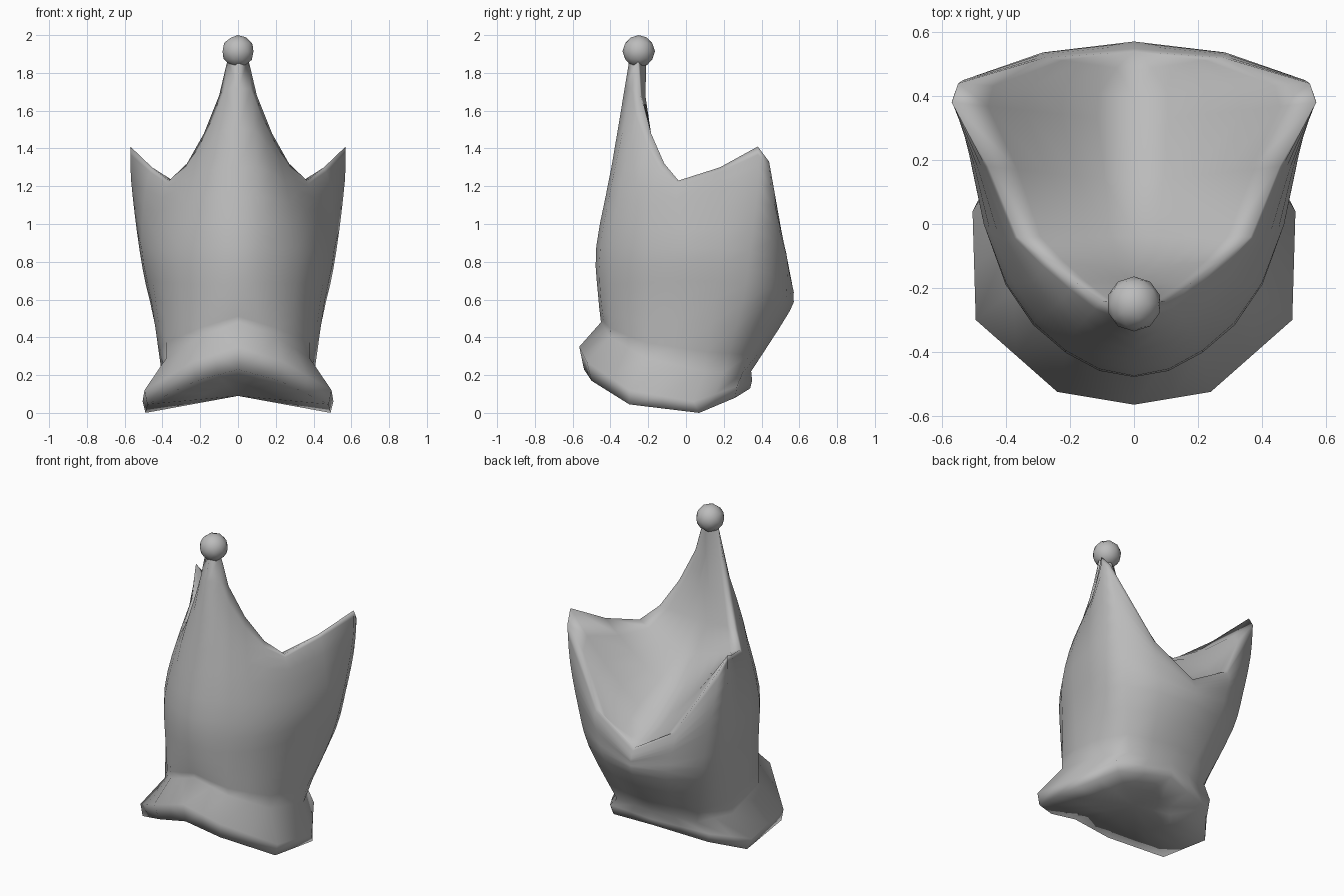
import bpy, bmesh
from mathutils import Vector

cube = bpy.data.objects.get("Cube")
if cube:
    bpy.data.objects.remove(cube)

felt = bpy.data.materials.new("grey felt")
felt.use_nodes = True
GREY = (0.5, 0.5, 0.5, 1)
felt.diffuse_color = GREY
felt.node_tree.nodes["Principled BSDF"].inputs["Base Color"].default_value = GREY


def finish(bm, name):
    """Turn a bmesh into a smooth grey object."""
    bmesh.ops.recalc_face_normals(bm, faces=bm.faces)
    for face in bm.faces:
        face.smooth = True
    mesh = bpy.data.meshes.new(name)
    bm.to_mesh(mesh)
    bm.free()
    mesh.materials.append(felt)
    obj = bpy.data.objects.new(name, mesh)
    bpy.context.scene.collection.objects.link(obj)
    return obj


def half_ring(points, bow):
    """Add a midpoint between neighbours: straight at bow 0, rounded at bow 1."""
    pts = [Vector(p) for p in points]
    before, after = pts[1].copy(), pts[-2].copy()
    before.x *= -1
    after.x *= -1
    pad = [before, *pts, after]
    ring = []
    for i in range(len(pts) - 1):
        a, b, c, d = pad[i:i + 4]
        ring += [b, (b + c) / 2 + (b + c - a - d) * bow / 16]
    return ring + [pts[-1]]


def spline(rows, steps):
    """Smooth the columns upward through every given row."""
    result = []
    for i in range(len(rows) - 1):
        for s in range(steps):
            t = s / steps
            row = []
            for c in range(len(rows[0])):
                b, d = rows[i][c], rows[i + 1][c]
                a = rows[i - 1][c] if i else b
                e = rows[i + 2][c] if i + 2 < len(rows) else d
                u, v = (d - a) / 2, (e - b) / 2
                row.append(b + u * t + (3 * (d - b) - 2 * u - v) * t**2
                           + (2 * (b - d) + u + v) * t**3)
            result.append(row)
    return result + [rows[-1]]


def skin(bm, rows):
    """Cover neighbouring rows of points with faces."""
    grid = [[bm.verts.new(p) for p in row] for row in rows]
    for low, high in zip(grid, grid[1:]):
        for c in range(len(low) - 1):
            bm.faces.new((low[c], low[c + 1], high[c + 1], high[c]))


# Half rings run from the front centre round the left side to the back centre
lip_low = [(0, -.54, .23), (.22, -.5, .17), (.48, -.3, .045),
           (.49, .07, 0), (.34, .26, .08), (0, .34, .13)]
lip_top = [(0, -.565, .35), (.24, -.525, .27), (.495, -.3, .12),
           (.505, .04, .06), (.36, .27, .14), (0, .35, .17)]
neck = [(0, -.45, .48), (.21, -.4, .4), (.38, -.21, .29),
        (.405, .1, .22), (.29, .3, .21), (0, .345, .22)]
waist = [(0, -.465, .62), (.2, -.405, .6), (.385, -.2, .6),
         (.46, .15, .6), (.41, .42, .57), (0, .55, .54)]
chest = [(0, -.475, .88), (.215, -.395, .88), (.4, -.185, .87),
         (.51, .19, .87), (.46, .455, .82), (0, .568, .62)]
shoulder = [(0, -.395, 1.3), (.1, -.375, 1.3), (.18, -.33, 1.27), (.25, -.26, 1.22),
            (.32, -.18, 1.18), (.4, -.05, 1.14), (.49, .18, 1.18), (.565, .38, 1.22),
            (.52, .455, 1.1), (.29, .535, .82), (0, .568, .65)]
# The rim climbs the front point, dips at the side and rises to the back points
rim = [(0, -.3, 1.87), (.055, -.255, 1.87), (.1, -.24, 1.68), (.18, -.185, 1.48),
       (.27, -.115, 1.32), (.365, -.04, 1.23), (.455, .18, 1.3), (.57, .38, 1.41),
       (.55, .44, 1.33), (.28, .52, .88), (0, .54, .71)]
# Valley line (y, z) down the middle of the top, from the front point to the back
valley = [(-.21, 1.87), (-.215, 1.68), (-.185, 1.48), (-.14, 1.29), (-.04, 1.1),
          (.13, .94), (.32, .81), (.4, .77), (.48, .735)]

bm = bmesh.new()

# Rolled brim with a shallow underside, then the body up to the rim
low, top, seam = (half_ring(ring, 0) for ring in (lip_low, lip_top, neck))
centre = Vector((0, 0, .09))
inset = [p.lerp(centre, .5) for p in low]
hub = [centre] * len(inset)
body = [seam, half_ring(waist, 1), half_ring(chest, 1),
        [Vector(p) for p in shoulder], [Vector(p) for p in rim]]
skin(bm, [hub, inset, low, top] + spline(body, 3))

# Hollow top between the three points
hollow = []
for edge, (y, z) in zip(body[-1][1:-1], valley):
    row = []
    for s in range(6):
        t = s / 5
        p = Vector((0, y, z)).lerp(edge, t)
        p.z = z + (edge.z - z) * t**1.35
        row.append(p)
    hollow.append(row)
hollow.append([body[-1][-1]] * 6)
skin(bm, hollow)

bmesh.ops.remove_doubles(bm, verts=bm.verts, dist=.0005)
bmesh.ops.dissolve_degenerate(bm, edges=bm.edges, dist=.0005)
hat = finish(bm, "hat")
mirror = hat.modifiers.new("both sides", 'MIRROR')
mirror.use_clip = True

# Round knob on the front point
bm = bmesh.new()
bmesh.ops.create_icosphere(bm, subdivisions=2, radius=.086)
knob = finish(bm, "knob")
knob.location = (0, -.25, 1.914)
